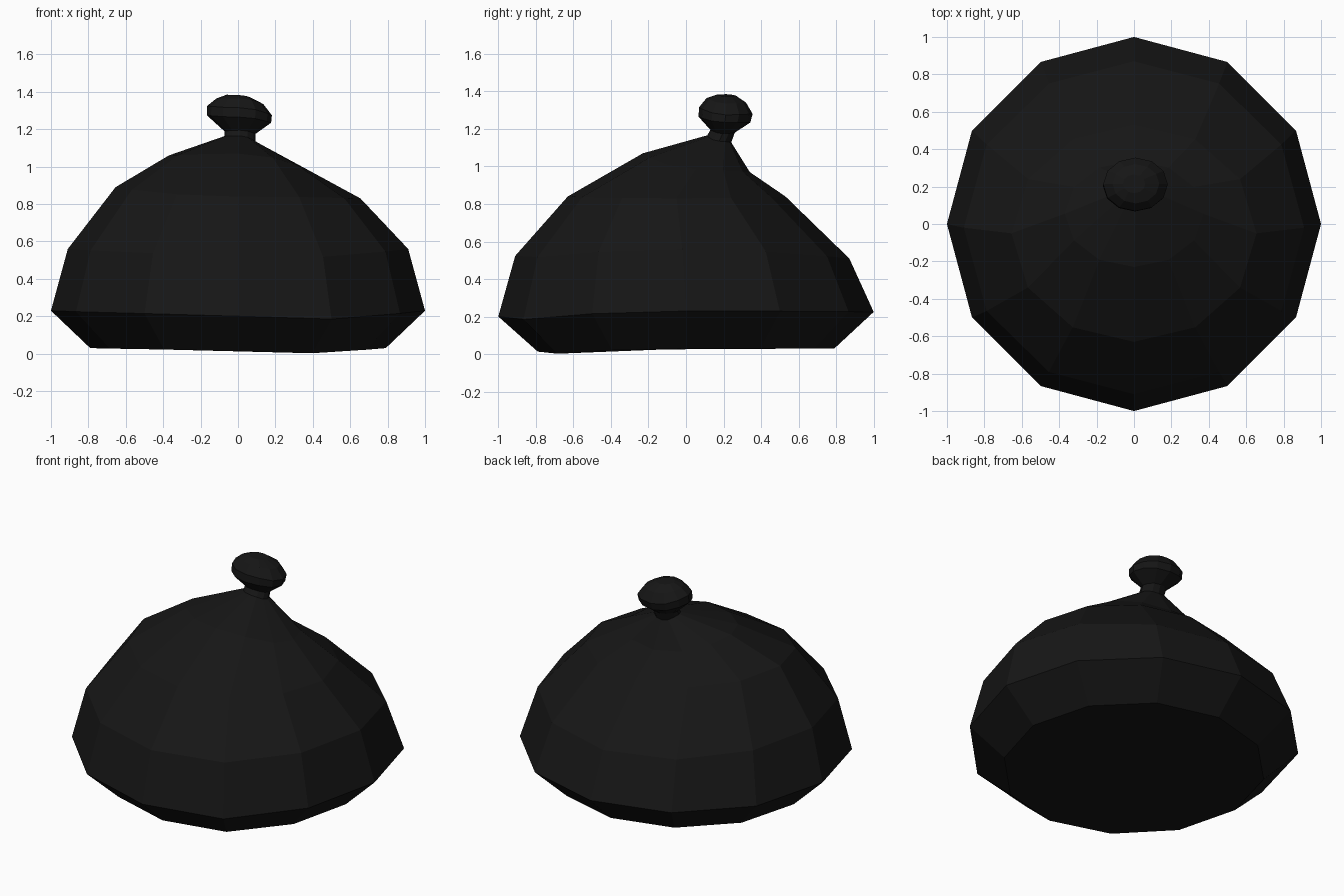
import bpy, bmesh
from math import cos, sin, pi

SIDES = 12

black = bpy.data.materials.new("black_plastic")
black.diffuse_color = (0.008, 0.008, 0.008, 1)


def loft(name, rings):
    """Skin flat-faced rings: (cx, cy, rx, ry, (z right, back, left, front), front corner sag)."""
    bm = bmesh.new()
    loops = []
    for cx, cy, rx, ry, (right, back, left, front), sag in rings:
        loop = []
        for i in range(SIDES):
            a = 2 * pi * i / SIDES
            c, s = cos(a), sin(a)
            z = c * c * (right if c > 0 else left) + s * s * (back if s > 0 else front)
            z -= sag * max(0, cos(a + pi / 3)) ** 8
            loop.append(bm.verts.new((cx + rx * c, cy + ry * s, z)))
        loops.append(loop)
    for lo, hi in zip(loops, loops[1:]):
        for i in range(SIDES):
            j = (i + 1) % SIDES
            bm.faces.new((lo[i], lo[j], hi[j], hi[i]))
    bm.faces.new(loops[0][::-1])
    bm.faces.new(loops[-1])
    bmesh.ops.recalc_face_normals(bm, faces=bm.faces)
    mesh = bpy.data.meshes.new(name)
    bm.to_mesh(mesh)
    bm.free()
    mesh.materials.append(black)
    obj = bpy.data.objects.new(name, mesh)
    bpy.context.collection.objects.link(obj)
    return obj


# Slumped bag, gathered towards the neck at the back
loft("bag_body", [
    (0.0, 0.0, 0.79, 0.79, (0.03, 0.03, 0.03, 0.02), 0.02),
    (0.0, 0.0, 1.0, 1.0, (0.23, 0.225, 0.23, 0.21), 0.03),
    (0.0, -0.02, 0.91, 0.89, (0.56, 0.51, 0.56, 0.53), 0.02),
    (0.0, -0.05, 0.655, 0.58, (0.83, 0.84, 0.89, 0.84), 0.0),
    (0.0, 0.055, 0.37, 0.285, (0.985, 0.97, 1.06, 1.07), 0.0),
    (0.01, 0.175, 0.083, 0.065, (1.135, 1.13, 1.163, 1.165), 0.0),
])

# Tied neck and lopsided knot
loft("knot", [
    (0.01, 0.175, 0.083, 0.065, (1.13, 1.125, 1.16, 1.16), 0.0),
    (0.01, 0.195, 0.083, 0.065, (1.175, 1.18, 1.19, 1.195), 0.0),
    (0.005, 0.205, 0.172, 0.138, (1.235, 1.235, 1.275, 1.265), 0.0),
    (0.008, 0.212, 0.173, 0.143, (1.275, 1.28, 1.325, 1.315), 0.0),
    (0.01, 0.215, 0.125, 0.105, (1.335, 1.34, 1.365, 1.365), 0.0),
    (0.0, 0.215, 0.06, 0.05, (1.373, 1.378, 1.385, 1.383), 0.0),
])
